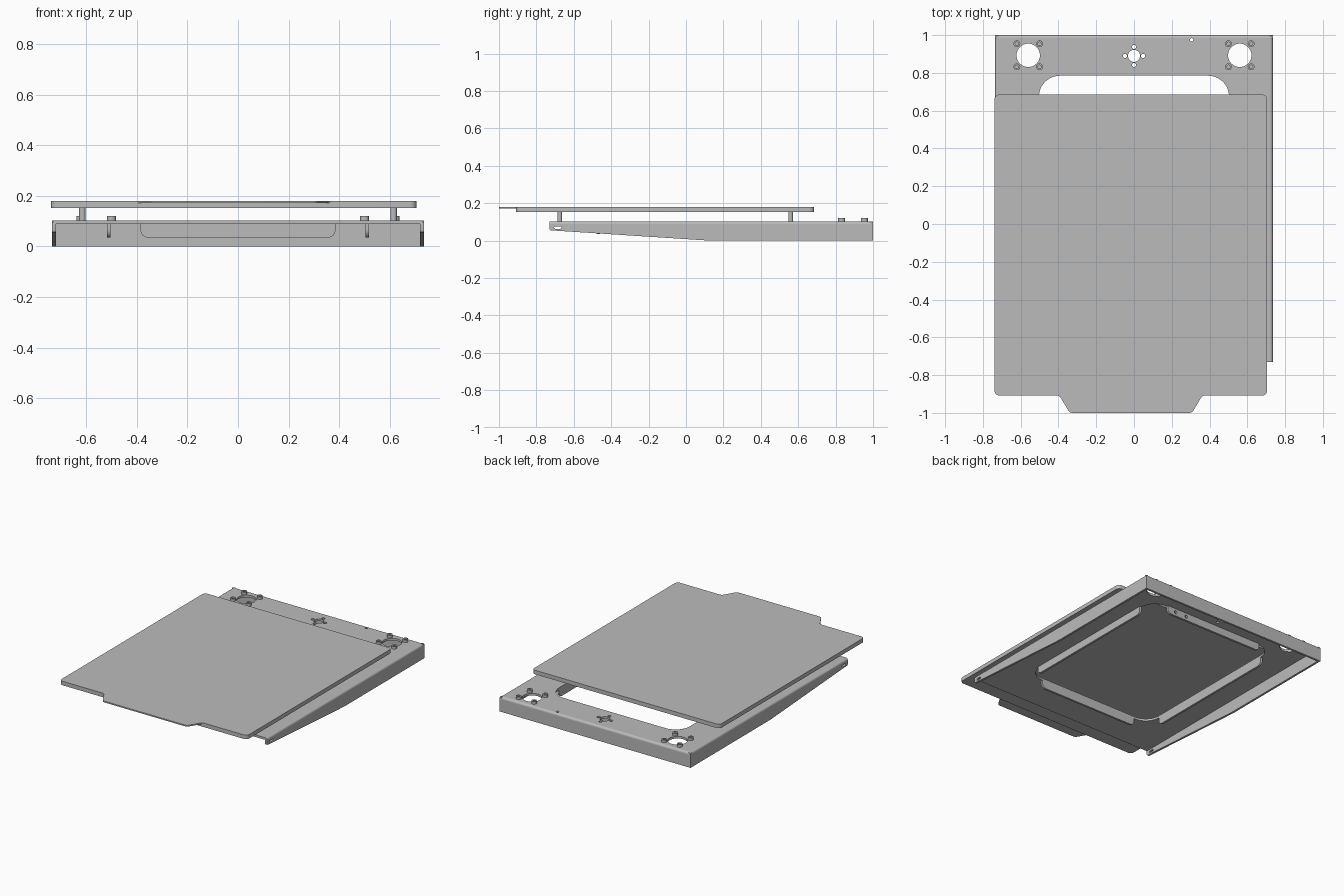
import bpy
import bmesh
from math import cos, sin, pi, tan
from mathutils import Vector

if "Cube" in bpy.data.objects:
    bpy.data.objects.remove(bpy.data.objects["Cube"], do_unlink=True)

metal = bpy.data.materials.new("grey_metal")
GREY = (0.5, 0.5, 0.5, 1)
metal.use_nodes = True
metal.diffuse_color = GREY
metal.node_tree.nodes["Principled BSDF"].inputs["Base Color"].default_value = GREY

parts = []
T = 0.015          # sheet thickness
TOP = 0.103        # top of the chassis
HX, FRONT, BACK = 0.735, -0.73, 1.0


def circle(x, y, r, n=32):
    return [(x + r * cos(2 * pi * i / n), y + r * sin(2 * pi * i / n)) for i in range(n)]


def rounded(points, radii, n=8):
    """Outline with each corner replaced by an arc."""
    out = []
    if not isinstance(radii, (list, tuple)):
        radii = [radii] * len(points)
    for i, r in enumerate(radii):
        p = Vector(points[i])
        if r == 0:
            out.append(tuple(p))
            continue
        a = (Vector(points[i - 1]) - p).normalized()
        b = (Vector(points[(i + 1) % len(points)]) - p).normalized()
        half = a.angle(b) / 2
        centre = p + (a + b).normalized() * (r / sin(half))
        start = p + a * (r / tan(half)) - centre
        end = p + b * (r / tan(half)) - centre
        sweep = pi - 2 * half
        for k in range(n + 1):
            t = k / n
            v = (start * sin((1 - t) * sweep) + end * sin(t * sweep)) / sin(sweep)
            out.append(tuple(centre + v))
    return out


def box(x0, x1, y0, y1):
    return [(x0, y0), (x1, y0), (x1, y1), (x0, y1)]


def slab(name, loops, lo, hi, axis="Z"):
    """Extrude an outline with holes between lo and hi along an axis."""
    curve = bpy.data.curves.new(name, "CURVE")
    curve.dimensions = "2D"
    curve.fill_mode = "BOTH"
    curve.extrude = (hi - lo) / 2
    for loop in loops:
        spline = curve.splines.new("POLY")
        spline.points.add(len(loop) - 1)
        for point, (u, v) in zip(spline.points, loop):
            point.co = (u, v, 0, 1)
        spline.use_cyclic_u = True
    temp = bpy.data.objects.new(name + "_outline", curve)
    bpy.context.scene.collection.objects.link(temp)
    graph = bpy.context.evaluated_depsgraph_get()
    mesh = bpy.data.meshes.new_from_object(temp.evaluated_get(graph))
    bpy.data.objects.remove(temp, do_unlink=True)
    bpy.data.curves.remove(curve)

    bm = bmesh.new()
    bm.from_mesh(mesh)
    bmesh.ops.remove_doubles(bm, verts=bm.verts, dist=1e-5)
    for vert in bm.verts:
        u, v, w = vert.co
        w += (lo + hi) / 2
        vert.co = {"X": (w, u, v), "Y": (u, w, v), "Z": (u, v, w)}[axis]
    bmesh.ops.recalc_face_normals(bm, faces=bm.faces)
    bm.to_mesh(mesh)
    bm.free()
    mesh.materials.clear()
    mesh.materials.append(metal)
    ob = bpy.data.objects.new(name, mesh)
    bpy.context.scene.collection.objects.link(ob)
    parts.append(ob)
    return ob


# Chassis top plate with window, motor holes and centre holes
WX, W0, W1, WR = 0.503, -0.46, 0.785, 0.11
window = rounded(box(-WX, WX, W0, W1), WR, 12)
cutouts = [window, circle(0, 0.89, 0.032), circle(0.305, 0.975, 0.009, 16)]
for dx, dy in ((1, 0), (-1, 0), (0, 1), (0, -1)):
    cutouts.append(circle(dx * 0.048, 0.89 + dy * 0.048, 0.011, 16))
for sx in (-1, 1):
    cutouts.append(circle(sx * 0.56, 0.893, 0.062, 40))
slab("chassis_plate", [box(T - HX, HX - T, FRONT, BACK - T)] + cutouts, TOP - T, TOP)


# Rounded bends joining the plate to the outer flanges
def bend(edge, direction):
    arc = [(edge - direction * T * (1 - cos(a)), TOP - T + T * sin(a))
           for a in (i * pi / 12 for i in range(7))]
    return arc + [(edge - direction * T, TOP - T)]


slab("back_bend", [bend(BACK, 1)], -HX, HX, "X")
slab("back_flange", [box(-HX, HX, 0, TOP - T)], BACK - T, BACK, "Y")

# Tapered side flanges with a slot near the front
side = rounded([(BACK - T, 0), (0.12, 0), (FRONT, 0.055),
                (FRONT, TOP - T), (BACK - T, TOP - T)], [0, 0, 0.01, 0, 0])
slot = rounded(box(-0.705, -0.665, 0.063, 0.076), 0.006, 6)
for sx, label in ((1, "left"), (-1, "right")):
    slab(label + "_bend", [bend(sx * HX, sx)], FRONT, BACK, "Y")
    x0, x1 = sorted((sx * HX, sx * (HX - T)))
    slab(label + "_flange", [side, slot], x0, x1, "X")


# Folded lips around the window
def lip(u0, u1):
    return rounded(box(u0, u1, 0.035, TOP - T), [0.03, 0.03, 0, 0])


span = 0.385
slab("front_window_lip", [lip(-span, span)], W0 - T, W0, "Y")
slab("back_window_lip", [lip(-span, span), circle(0.32, 0.062, 0.011, 16),
                         circle(0.23, 0.062, 0.011, 16)], W1, W1 + T, "Y")
for sx, label in ((1, "left"), (-1, "right")):
    x0, x1 = sorted((sx * WX, sx * (WX + T)))
    slab(label + "_window_lip", [lip(W0 + WR, W1 - WR)], x0, x1, "X")

# Hollow spacers around the motor holes, and the bed posts
for sx in (-1, 1):
    for dx in (-0.06, 0.06):
        for y in (0.832, 0.954):
            x = sx * 0.56 + dx
            slab("motor_spacer", [circle(x, y, 0.018, 24), circle(x, y, 0.009, 24)],
                 TOP - 0.002, 0.121)
    for y in (-0.675, 0.56):
        slab("bed_post", [circle(sx * 0.615, y, 0.0125, 24)], TOP - 0.002, 0.155)

# Bed plate with a thin sheet on top that carries the front grip tab
B0, B1, Y0, Y1 = -0.738, 0.705, -0.908, 0.685
SEAM = 0.171
slab("bed_plate", [rounded(box(B0, B1, Y0, Y1), 0.025)], 0.152, SEAM)
sheet = [(B0, Y0), (-0.395, Y0), (-0.34, -1), (0.307, -1), (0.362, Y0),
         (B1, Y0), (B1, Y1), (B0, Y1)]
slab("bed_sheet", [rounded(sheet, 0.025)], SEAM, 0.18)

# Smooth the round walls and keep the sheet edges crisp
bpy.ops.object.select_all(action="DESELECT")
for ob in parts:
    ob.select_set(True)
bpy.context.view_layer.objects.active = parts[0]
bpy.ops.object.shade_smooth_by_angle(angle=pi / 6)
